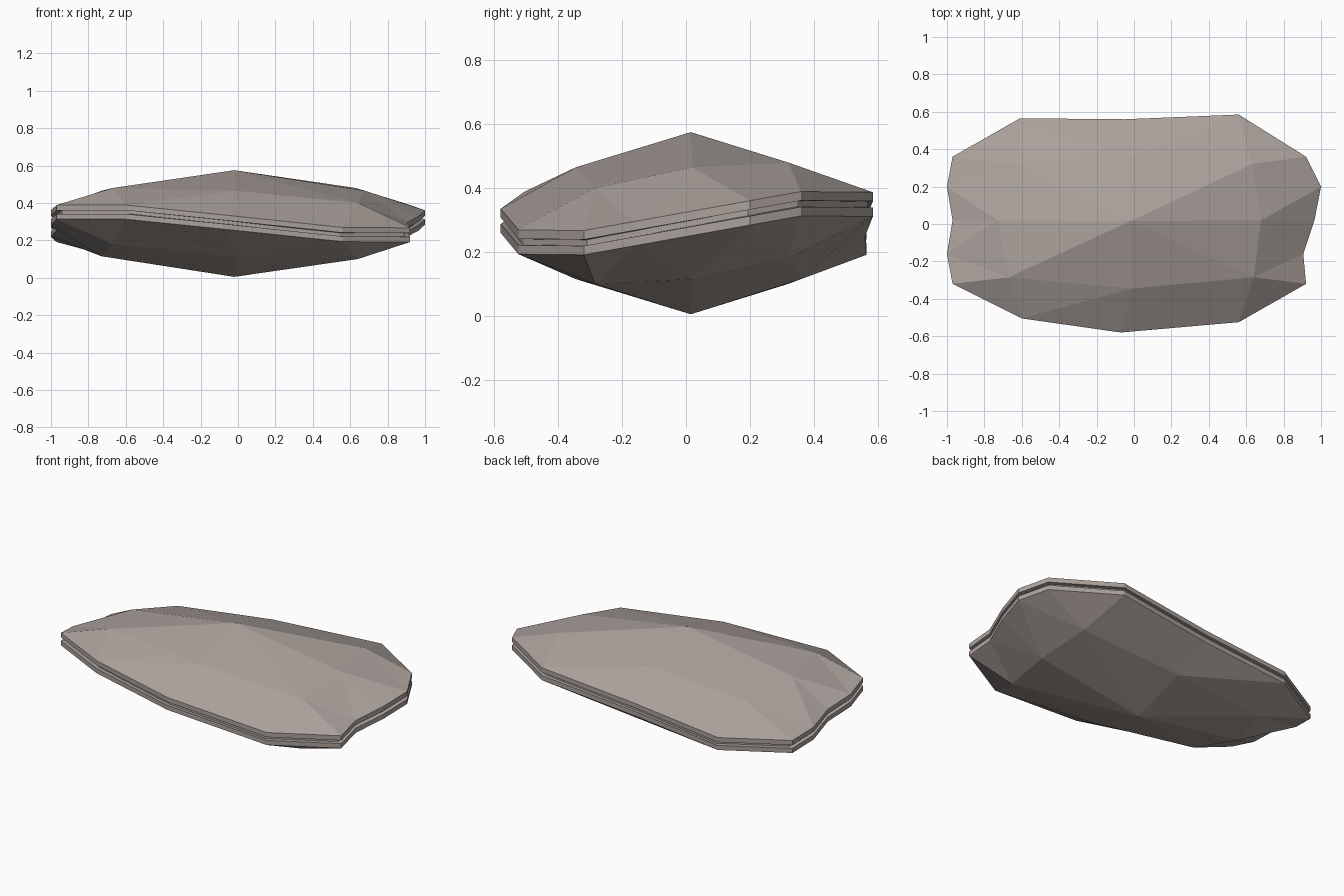
import bpy, bmesh

if "Cube" in bpy.data.objects:
    bpy.data.objects.remove(bpy.data.objects["Cube"])

# one flat stone colour
stone = bpy.data.materials.new("warm_grey_stone")
stone.diffuse_color = (0.40, 0.35, 0.325, 1)
stone.use_nodes = True
stone.node_tree.nodes["Principled BSDF"].inputs["Base Color"].default_value = stone.diffuse_color

MID = 0.29   # height of the split between the halves
RIM = [(.965, .02), (1, .2), (.92, .36), (.56, .585), (-.05, .56), (-.61, .565),
       (-.97, .36), (-1, .2), (-.97, .02), (-1, -.16), (-.97, -.32), (-.6, -.505),
       (-.07, -.58), (.56, -.525), (.92, -.32), (.905, -.16)]
RING = [(.68, .02), (.63, .32), (-.02, .36), (-.63, .32),
        (-.73, .02), (-.67, -.285), (-.01, -.345), (.64, -.285)]
OWNER = [0, 1, 1, 1, 2, 3, 3, 3, 4, 5, 5, 5, 6, 7, 7, 7]   # ring point behind each rim point


def clamp(v):
    return max(-1, min(1, v))


def saddle(x, y):
    # opposite corners rise, the other two dip
    return 0.061 * clamp(x / .58) * clamp((y - .02) / .34)


def rim_loop(bm, offset, scale=1.0):
    return [bm.verts.new((x * scale, y * scale, MID + offset + saddle(x, y))) for x, y in RIM]


def bridge(bm, a, b):
    n = len(a)
    for i in range(n):
        j = (i + 1) % n
        bm.faces.new((a[i], a[j], b[j]))
        bm.faces.new((a[i], b[j], b[i]))


def finish(bm, name):
    bmesh.ops.recalc_face_normals(bm, faces=bm.faces)
    me = bpy.data.meshes.new(name)
    bm.to_mesh(me)
    bm.free()
    me.materials.append(stone)
    bpy.context.collection.objects.link(bpy.data.objects.new(name, me))


def half(name, s):
    bm = bmesh.new()
    # faceted dome: peak, inner ring, rim
    peak = bm.verts.new((-.02, .015, MID + s * .285))
    ring = []
    for k, (x, y) in enumerate(RING):
        if k % 2:
            z = s * .15 + (.04 if x * y > 0 else -.04)
        else:
            z = s * .175
        ring.append(bm.verts.new((x, y, MID + z)))
    outer = rim_loop(bm, s * .038)
    for k in range(8):
        bm.faces.new((peak, ring[k], ring[(k + 1) % 8]))
    for i in range(16):
        j = (i + 1) % 16
        a, b = OWNER[i], OWNER[j]
        if a == b:
            bm.faces.new((outer[i], outer[j], ring[a]))
        elif a % 2 == 0:
            bm.faces.new((outer[i], outer[j], ring[a]))
            bm.faces.new((outer[j], ring[b], ring[a]))
        else:
            bm.faces.new((outer[i], outer[j], ring[b]))
            bm.faces.new((outer[i], ring[b], ring[a]))
    # rim wall and the lip running into the groove
    lip = rim_loop(bm, s * .010)
    inner = rim_loop(bm, s * .008, .94)
    bridge(bm, outer, lip)
    bridge(bm, lip, inner)
    finish(bm, name)


half("upper_shell", 1)
half("lower_shell", -1)

# recessed core band visible in the groove
bm = bmesh.new()
bridge(bm, rim_loop(bm, -.0095, .97), rim_loop(bm, .0095, .97))
finish(bm, "groove_core")
